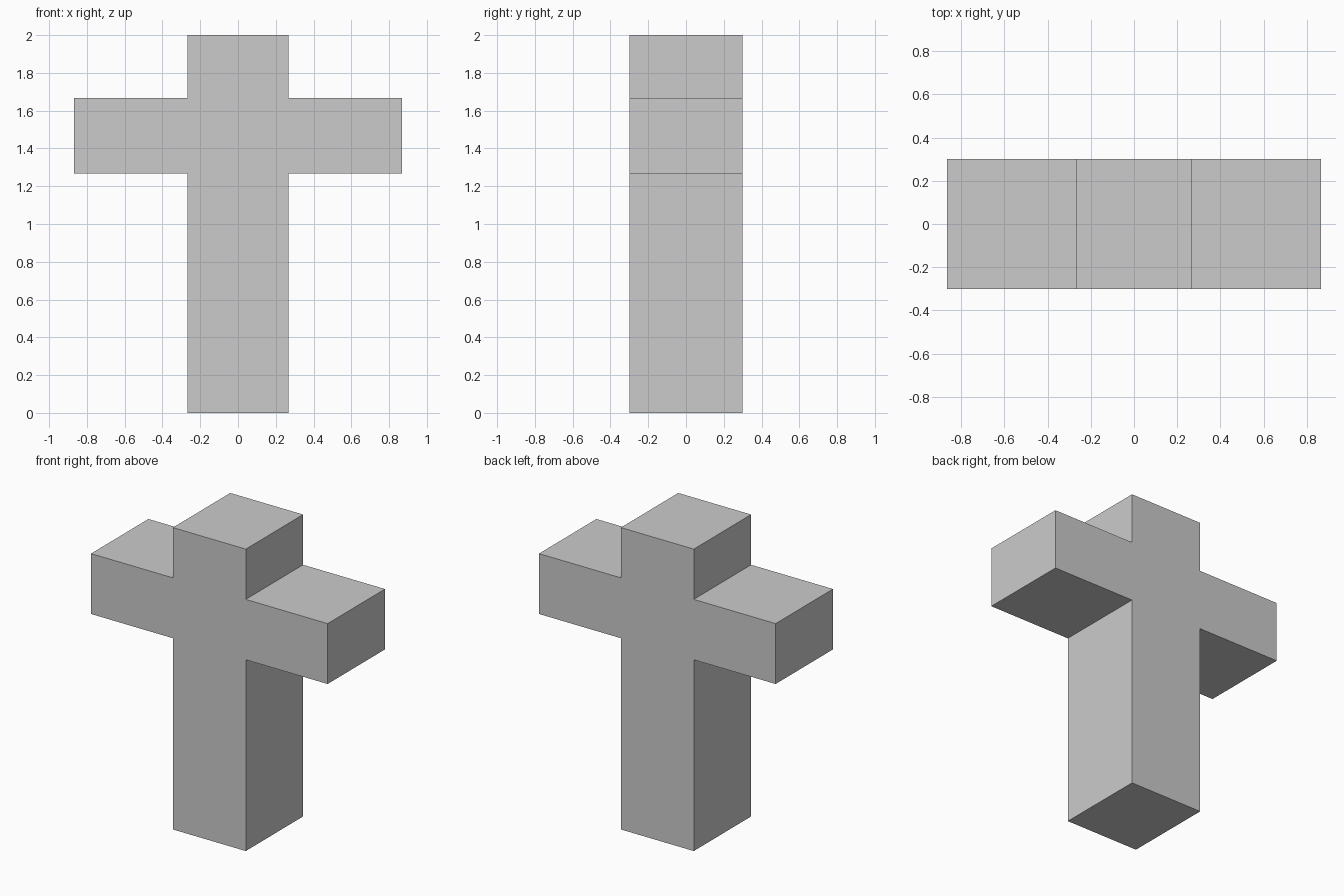
import bpy
import bmesh

if "Cube" in bpy.data.objects:
    bpy.data.objects.remove(bpy.data.objects["Cube"])

POST_HALF, ARM_HALF, DEPTH = 0.267, 0.867, 0.6
ARM_LOW, ARM_HIGH, TOP = 1.267, 1.667, 2.0

# Right half of the cross outline, then mirrored for the left half
right = [(POST_HALF, 0), (POST_HALF, ARM_LOW), (ARM_HALF, ARM_LOW),
         (ARM_HALF, ARM_HIGH), (POST_HALF, ARM_HIGH), (POST_HALF, TOP)]
outline = right + [(-x, z) for x, z in reversed(right)]

# Front face extruded straight back into a solid cross
bm = bmesh.new()
front = bm.faces.new([bm.verts.new((x, -DEPTH / 2, z)) for x, z in outline])
back = bmesh.ops.extrude_face_region(bm, geom=[front], use_keep_orig=True)
verts = [v for v in back["geom"] if isinstance(v, bmesh.types.BMVert)]
bmesh.ops.translate(bm, verts=verts, vec=(0, DEPTH, 0))
bmesh.ops.recalc_face_normals(bm, faces=bm.faces)

mesh = bpy.data.meshes.new("cross")
bm.to_mesh(mesh)
bm.free()
cross = bpy.data.objects.new("cross", mesh)
bpy.context.collection.objects.link(cross)
